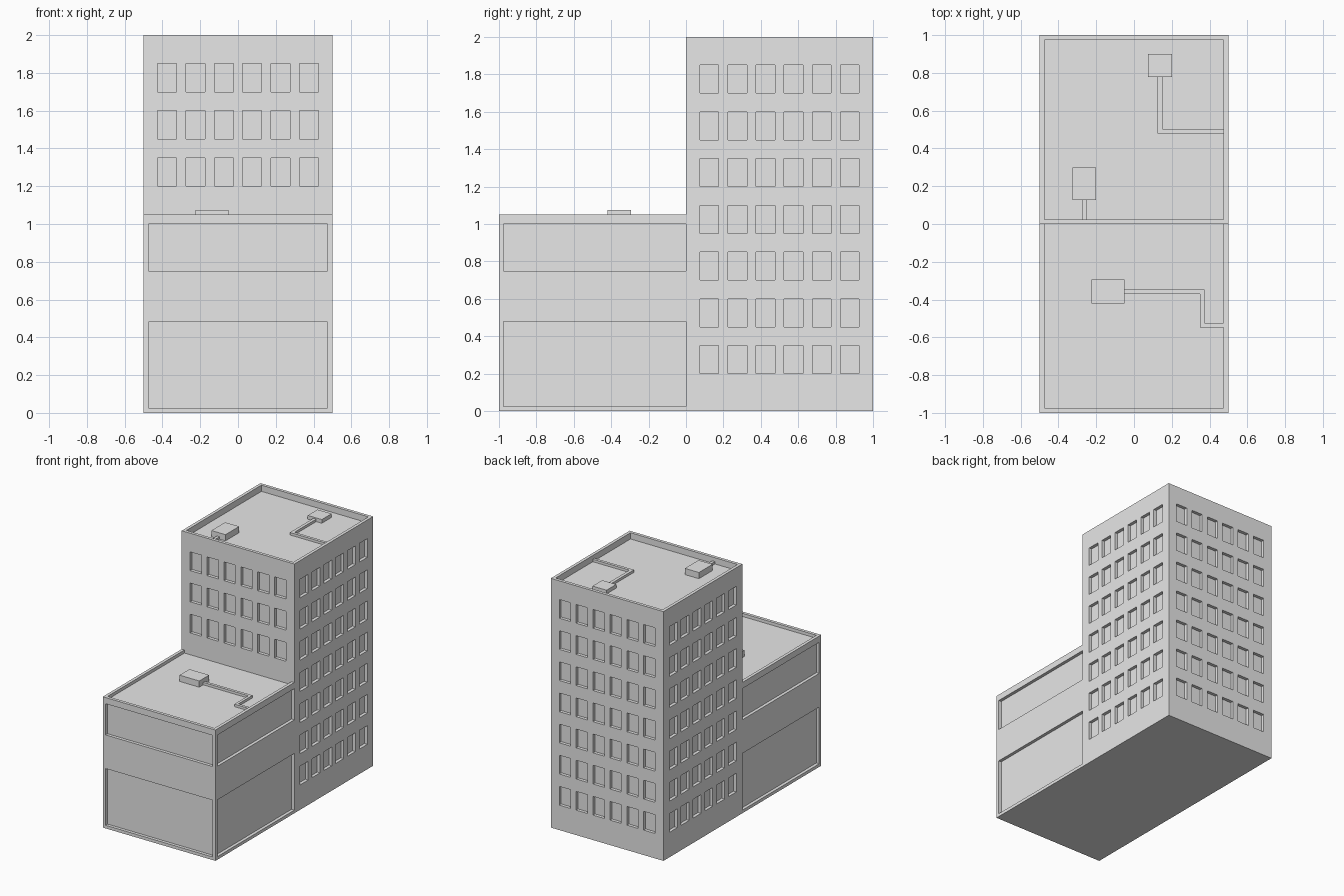
import bpy, bmesh
from mathutils import Matrix, Vector

cube = bpy.data.objects.get("Cube")
if cube:
    bpy.data.objects.remove(cube, do_unlink=True)

grey = bpy.data.materials.new("concrete_grey")
grey.use_nodes = True
GREY = (0.8, 0.8, 0.8, 1)
grey.diffuse_color = GREY
grey.node_tree.nodes["Principled BSDF"].inputs["Base Color"].default_value = GREY


def boxes(name, ranges):
    """One object made of boxes, each given as (x0, x1), (y0, y1), (z0, z1)."""
    bm = bmesh.new()
    for spans in ranges:
        low, high = (Vector(s[i] for s in spans) for i in (0, 1))
        place = Matrix.Translation((low + high) / 2) @ Matrix.Diagonal((*(high - low), 1))
        bmesh.ops.create_cube(bm, size=1, matrix=place)
    mesh = bpy.data.meshes.new(name)
    bm.to_mesh(mesh)
    bm.free()
    mesh.materials.append(grey)
    obj = bpy.data.objects.new(name, mesh)
    bpy.context.collection.objects.link(obj)
    return obj


def carve(obj, ranges):
    """Cut disjoint boxes out of an object and discard the cutter."""
    cutter = boxes(obj.name + "_cutter", ranges)
    cutter.hide_render = True
    mod = obj.modifiers.new("recesses", "BOOLEAN")
    mod.operation = "DIFFERENCE"
    mod.solver = "EXACT"
    mod.object = cutter
    bpy.context.view_layer.objects.active = obj
    bpy.ops.object.modifier_apply(modifier=mod.name)
    bpy.data.objects.remove(cutter, do_unlink=True)


EDGE = 0.025          # parapet thickness and recess depth
OUT = 0.05            # how far cutters stick out of the walls
INNER = (-0.5 + EDGE, 0.5 - EDGE)
EAST = (0.5 - EDGE, 0.5 + OUT)
WEST = (-0.5 - OUT, -0.5 + EDGE)

# Tower: sunken roof and rows of recessed windows
tower = boxes("tower", [((-0.5, 0.5), (0, 1), (0, 2))])
ROOF = 1.95
cuts = [(INNER, (EDGE, 1 - EDGE), (ROOF, 2 + OUT))]
for row in range(7):
    z = (0.2 + row * 0.25, 0.35 + row * 0.25)
    for col in range(6):
        a = -0.425 + col * 0.15
        along_x = (a, a + 0.1)
        along_y = (a + 0.5, a + 0.6)
        cuts += [(EAST, along_y, z), (WEST, along_y, z),
                 (along_x, (1 - EDGE, 1 + OUT), z)]
        if row > 3:
            cuts.append((along_x, (-OUT, EDGE), z))
carve(tower, cuts)

# Low wing: sunken roof and two wide recessed bands on three sides
wing = boxes("low_wing", [((-0.5, 0.5), (-1, 0), (0, 1.05))])
WING_ROOF = 1.025
cuts = [(INNER, (-1 + EDGE, OUT), (WING_ROOF, 1.05 + OUT))]
for z in ((0.025, 0.48), (0.75, 1.0)):
    cuts += [(side, (-1 + EDGE, OUT), z) for side in (EAST, WEST)]
    cuts.append((INNER, (-1 - OUT, -1 + EDGE), z))
carve(wing, cuts)


def on_roof(name, roof, height, *footprints):
    boxes(name, [(x, y, (roof, roof + height)) for x, y in footprints])


# Rooftop units and their ducts
on_roof("wing_roof_unit", WING_ROOF, 0.05, ((-0.225, -0.05), (-0.42, -0.295)))
on_roof("wing_roof_duct", WING_ROOF, 0.02,
        ((-0.05, 0.372), (-0.37, -0.347)),
        ((0.35, 0.372), (-0.547, -0.37)),
        ((0.372, 0.475), (-0.547, -0.525)))
on_roof("tower_front_unit", ROOF, 0.05, ((-0.325, -0.2), (0.127, 0.3)))
on_roof("tower_front_duct", ROOF, 0.02, ((-0.275, -0.252), (EDGE, 0.127)))
on_roof("tower_back_unit", ROOF, 0.03, ((0.075, 0.2), (0.777, 0.9)))
on_roof("tower_back_duct", ROOF, 0.02,
        ((0.125, 0.15), (0.48, 0.777)),
        ((0.15, 0.475), (0.48, 0.503)))
